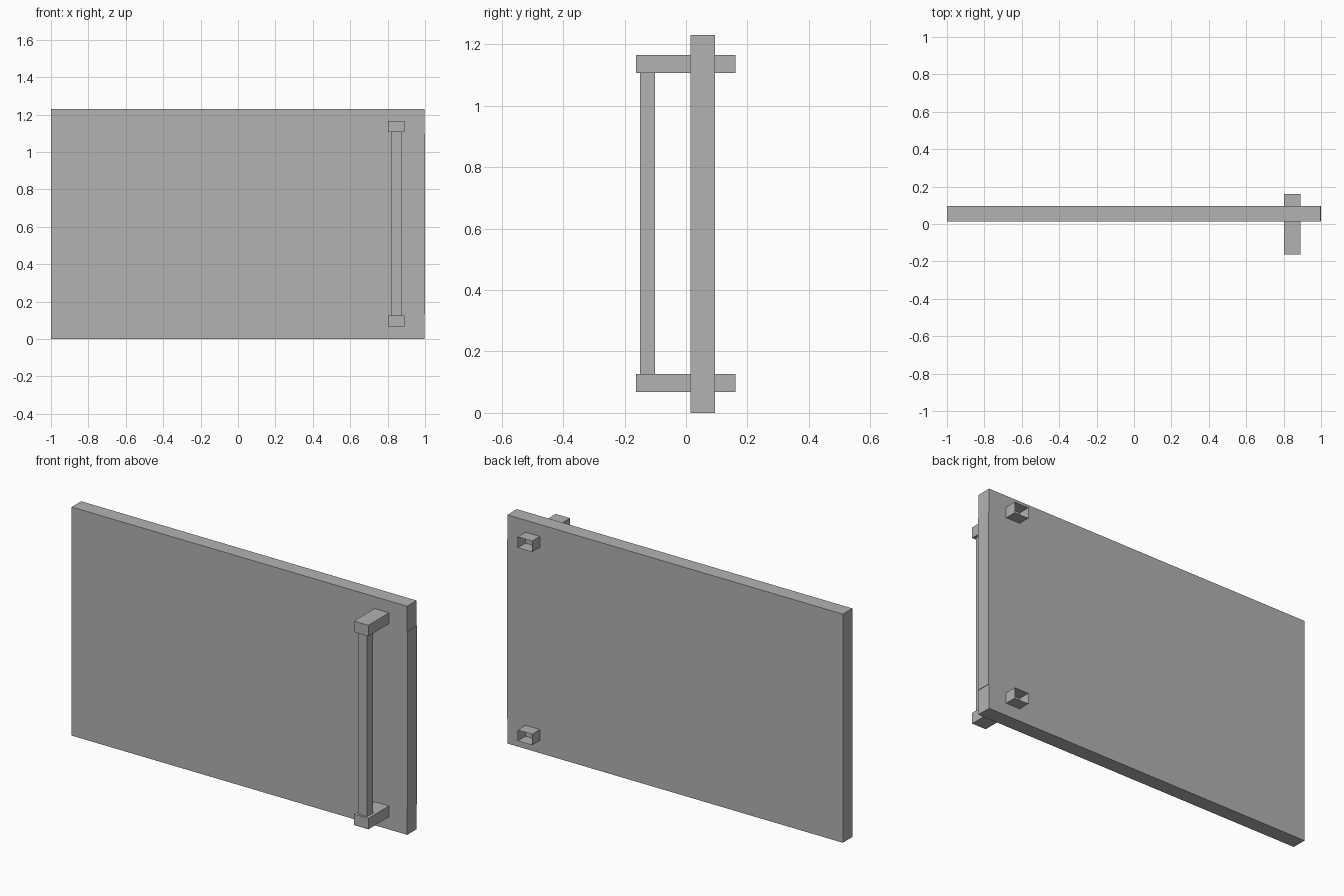
import bpy
import bmesh
from mathutils import Vector

cube = bpy.data.objects.get("Cube")
if cube:
    bpy.data.objects.remove(cube, do_unlink=True)

GREY = (0.448, 0.448, 0.448, 1.0)
grey = bpy.data.materials.new("plain grey")
grey.use_nodes = True
grey.diffuse_color = GREY
grey.node_tree.nodes["Principled BSDF"].inputs["Base Color"].default_value = GREY


def box(name, low, high, open_back=False):
    """Box between two corners; open_back leaves off the +y face."""
    low, high = Vector(low), Vector(high)
    bm = bmesh.new()
    bmesh.ops.create_cube(bm, size=1)
    if open_back:
        back = [f for f in bm.faces if f.normal.y > 0.9]
        bmesh.ops.delete(bm, geom=back, context='FACES_ONLY')
    bmesh.ops.scale(bm, vec=high - low, verts=bm.verts)
    bmesh.ops.translate(bm, vec=(low + high) / 2, verts=bm.verts)
    mesh = bpy.data.meshes.new(name)
    bm.to_mesh(mesh)
    bm.free()
    mesh.materials.append(grey)
    obj = bpy.data.objects.new(name, mesh)
    bpy.context.collection.objects.link(obj)
    return obj


# Door panel and the thin plate along its handle-side edge
box("door_panel", (-1, 0.014, 0), (0.997, 0.095, 1.23))
box("edge_plate", (0.997, 0.014, 0.135), (1, 0.095, 1.095))

# Handle brackets pass through the panel and are open at the back
for name, z in (("lower_bracket", 0.068), ("upper_bracket", 1.107)):
    box(name, (0.803, -0.162, z), (0.889, 0.161, z + 0.059), open_back=True)

# Upright grip between the brackets
box("handle_bar", (0.818, -0.15, 0.127), (0.873, -0.101, 1.107))
